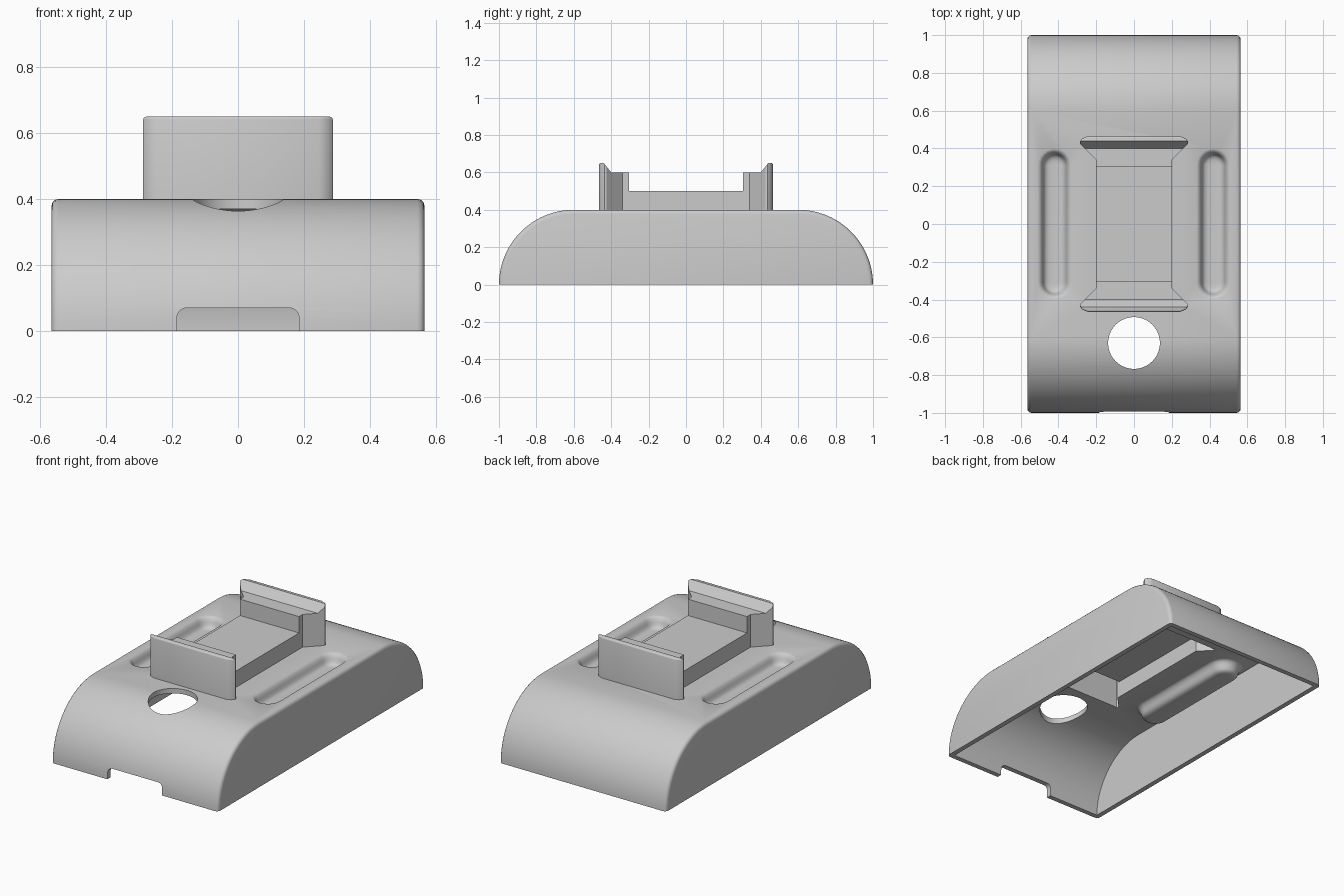
import bpy, bmesh
from math import sin, cos, pi, radians
from mathutils import Vector

if "Cube" in bpy.data.objects:
    bpy.data.objects.remove(bpy.data.objects["Cube"], do_unlink=True)

grey = bpy.data.materials.new("light grey")
grey.use_nodes = True
grey.diffuse_color = (0.6, 0.6, 0.6, 1)
grey.node_tree.nodes["Principled BSDF"].inputs["Base Color"].default_value = (0.6, 0.6, 0.6, 1)


def loft(name, loops, bevel=0, test=None, segments=3):
    """Skin equal-length loops of points, cap both ends, optionally round some edges."""
    bm = bmesh.new()
    rings = [[bm.verts.new(p) for p in loop] for loop in loops]
    for a, b in zip(rings, rings[1:]):
        for i in range(len(a)):
            j = (i + 1) % len(a)
            bm.faces.new((a[i], a[j], b[j], b[i]))
    bm.faces.new(rings[0])
    bm.faces.new(rings[-1])
    bmesh.ops.recalc_face_normals(bm, faces=bm.faces)
    if bevel:
        edges = [e for e in bm.edges if test(e.verts[0].co, e.verts[1].co)]
        bmesh.ops.bevel(bm, geom=edges, offset=bevel, segments=segments,
                        profile=0.5, affect='EDGES', clamp_overlap=True)
    mesh = bpy.data.meshes.new(name)
    bm.to_mesh(mesh)
    bm.free()
    obj = bpy.data.objects.new(name, mesh)
    bpy.context.collection.objects.link(obj)
    return obj


def prism(name, plan, z0, z1, **kw):
    return loft(name, [[(x, y, z) for x, y in plan] for z in (z0, z1)], **kw)


def slab(name, profile, half, **kw):
    """Extrude a y-z profile along x."""
    return loft(name, [[(x, y, z) for y, z in profile] for x in (-half, half)], **kw)


def apply(obj, mod):
    bpy.context.view_layer.objects.active = obj
    bpy.ops.object.modifier_apply(modifier=mod.name)


def combine(obj, others, op='DIFFERENCE', keep=False):
    for other in others:
        mod = obj.modifiers.new("combine", 'BOOLEAN')
        mod.operation, mod.solver, mod.object = op, 'EXACT', other
        apply(obj, mod)
        if not keep:
            bpy.data.objects.remove(other, do_unlink=True)


def rect(hx, hy):
    return [(-hx, -hy), (hx, -hy), (hx, hy), (-hx, hy)]


def arch(r, foot, n=28):
    """Flat top with a quarter-round at each end."""
    back = [(0.6 + r * cos(pi / 2 * i / n), r * sin(pi / 2 * i / n)) for i in range(n + 1)]
    pts = back + [(-y, z) for y, z in reversed(back)]
    return pts + [(-0.6 - r, foot), (0.6 + r, foot)] if foot else pts


def stadium(x, r, half, z, n=12):
    pts = []
    for s in (1, -1):
        for i in range(n + 1):
            a = pi * i / n
            pts.append((x + s * r * cos(a), s * (half + r * sin(a)), z))
    return pts


def trough(name, x, grow, drop):
    """Soft-edged elongated dimple."""
    section = [(0.092, 0.45), (0.092, 0.401), (0.08, 0.397), (0.07, 0.388),
               (0.062, 0.37), (0.056, 0.352), (0.046, 0.341), (0.03, 0.336), (0.01, 0.335)]
    return loft(name, [stadium(x, r + grow, 0.31, z - drop) for r, z in section])


# Hollow shell with rounded ends
shell = slab("shell", arch(0.4, 0), 0.565, bevel=0.022,
             test=lambda a, b: abs(a.x - b.x) < 1e-4 and max(a.z, b.z) > 1e-4)
cavity = slab("cavity", arch(0.37, -0.05), 0.535)
combine(cavity, [trough("bump", s * 0.42, 0.02, 0.03) for s in (1, -1)])
combine(shell, [cavity])
combine(shell, [trough("groove", s * 0.42, 0, 0) for s in (1, -1)])

# Round hole and front notch
combine(shell, [
    prism("hole", [(0.137 * cos(pi * i / 32), -0.63 + 0.137 * sin(pi * i / 32))
                   for i in range(64)], 0.1, 0.6),
    loft("notch", [[(x, y, z) for x, z in ((-0.185, -0.1), (0.185, -0.1), (0.185, 0.07), (-0.185, 0.07))]
                   for y in (-1.1, -0.85)], bevel=0.03, segments=5,
         test=lambda a, b: abs(a.y - b.y) > 0.1 and a.z > 0),
])


# Cradle: raised platform with a flared wall at each end
def mirrored(half_plan, s):
    return [(x, s * y) for x, y in half_plan] + [(-x, s * y) for x, y in reversed(half_plan)]


outer_plan = [(0.2, 0.305), (0.2, 0.34), (0.285, 0.425), (0.287, 0.435), (0.275, 0.452), (0.245, 0.465)]
inner_plan = [(0.17, 0.335), (0.17, 0.352), (0.245, 0.428), (0.235, 0.437)]
step = [(0.25, 0.6), (0.4, 0.6), (0.44, 0.65), (0.44, 0.8), (0.25, 0.8)]
cradle = prism("cradle", rect(0.2, 0.33), 0.375, 0.5)
for s in (1, -1):
    wall = prism("wall", mirrored(outer_plan, s), 0.375, 0.65, bevel=0.009,
                 test=lambda a, b: min(a.z, b.z) > 0.6 and min(abs(a.y), abs(b.y)) > 0.42)
    combine(wall, [slab("step", [(s * y, z) for y, z in step], 0.4)])
    combine(cradle, [wall], 'UNION')

# Hollow underside, shared by cradle and shell
pockets = [prism("pocket", rect(0.17, 0.345), 0.3, 0.47)]
pockets += [prism("pocket", mirrored(inner_plan, s), 0.3, 0.57) for s in (1, -1)]
combine(shell, pockets, keep=True)
combine(cradle, pockets)

# Side opening in one flared corner
combine(cradle, [prism("opening", [(-0.185, 0.365), (-0.25, 0.43), (-0.305, 0.385), (-0.24, 0.31)], 0.4, 0.56)])

# Finish
for obj in (shell, cradle):
    obj.data.materials.clear()
    obj.data.materials.append(grey)
    bpy.ops.object.select_all(action='DESELECT')
    obj.select_set(True)
    bpy.context.view_layer.objects.active = obj
    bpy.ops.object.shade_smooth_by_angle(angle=radians(32))
